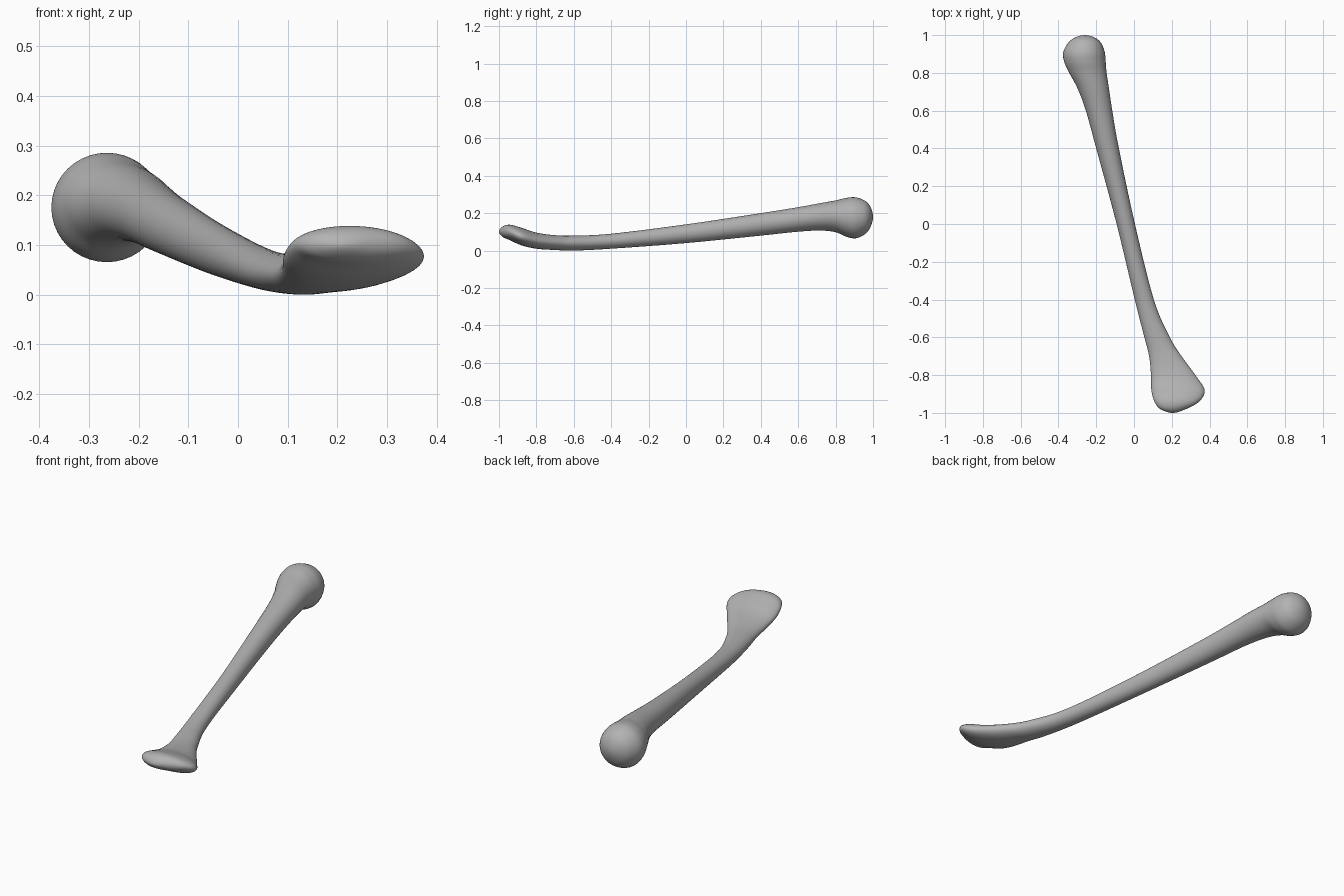
import bpy, bmesh
from math import cos, sin, pi

cube = bpy.data.objects.get("Cube")
if cube:
    bpy.data.objects.remove(cube, do_unlink=True)

SIDES = 40   # points around the shaft
STEPS = 8    # rings between two control sections

# Control sections along the bone: y, left and right edge, bottom and top
sections = [
    (-1.0, .205, .205, .1, .1),        # tip of the flat curled end
    (-.98, .14, .275, .073, .129),
    (-.94, .108, .345, .055, .138),
    (-.88, .092, .374, .028, .122),
    (-.8, .09, .325, .01, .096),
    (-.7, .08, .252, .003, .082),
    (-.6, .055, .19, 0, .08),
    (-.4, .004, .105, .01, .09),       # slender shaft
    (0, -.092, .005, .04, .14),
    (.4, -.2, -.08, .08, .2),
    (.6, -.255, -.115, .101, .232),
    (.72, -.3, -.133, .107, .254),     # flare into the knob
    (.8, -.343, -.145, .098, .268),
    (.86, -.37, -.15, .073, .282),
    (.91, -.374, -.155, .066, .284),
    (.96, -.348, -.175, .09, .264),
    (.988, -.31, -.21, .13, .23),
    (1.0, -.26, -.26, .18, .18),       # pole of the knob
]


def mirrored(s):
    """Section on the far side of a pole, so the end closes as a dome."""
    return (s[0], s[2], s[1], s[4], s[3])


def spline(a, b, c, d, t):
    return b + .5 * t * (c - a + t * (2*a - 5*b + 4*c - d + t * (3*(b - c) + d - a)))


def add_ring(bm, s):
    y, x0, x1, z0, z1 = s
    ring = []
    for i in range(SIDES):
        a = 2 * pi * i / SIDES
        ring.append(bm.verts.new(((x0 + x1) / 2 + (x1 - x0) / 2 * cos(a), y,
                                  (z0 + z1) / 2 + (z1 - z0) / 2 * sin(a))))
    return ring


# Smoothly interpolated sections, skipping the two poles
padded = [mirrored(sections[1])] + sections + [mirrored(sections[-2])]
rows = []
for k in range(len(sections) - 1):
    for j in range(STEPS):
        quad = padded[k:k + 4]
        rows.append([spline(*column, j / STEPS) for column in zip(*quad)])

# Loft the bone
bm = bmesh.new()
rings = [add_ring(bm, row) for row in rows[1:]]
for lower, upper in zip(rings, rings[1:]):
    for i in range(SIDES):
        n = (i + 1) % SIDES
        bm.faces.new((lower[i], lower[n], upper[n], upper[i]))
for ring, section in ((rings[0], sections[0]), (rings[-1], sections[-1])):
    pole = bm.verts.new((section[1], section[0], section[3]))
    for i in range(SIDES):
        bm.faces.new((ring[i], ring[(i + 1) % SIDES], pole))
bmesh.ops.recalc_face_normals(bm, faces=bm.faces)
for face in bm.faces:
    face.smooth = True

mesh = bpy.data.meshes.new("bone")
bm.to_mesh(mesh)
bm.free()
bone = bpy.data.objects.new("bone", mesh)
bpy.context.collection.objects.link(bone)

# Plain grey material
grey = bpy.data.materials.new("plain grey")
grey.use_nodes = True
colour = (.45, .45, .45, 1)
grey.diffuse_color = colour
grey.node_tree.nodes["Principled BSDF"].inputs["Base Color"].default_value = colour
mesh.materials.append(grey)
